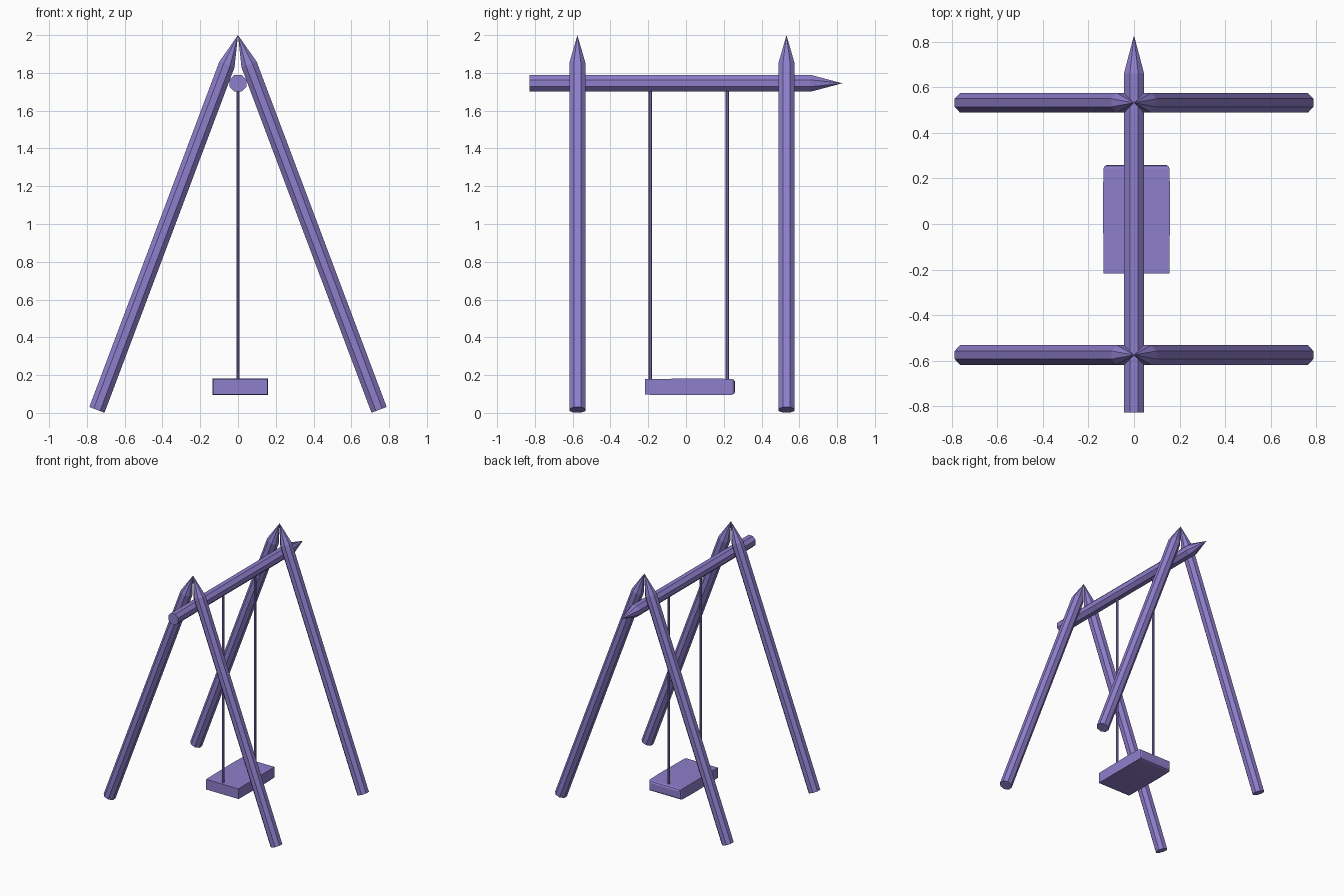
import bpy, bmesh, math
from mathutils import Vector

if "Cube" in bpy.data.objects:
    bpy.data.objects.remove(bpy.data.objects["Cube"])

paint = bpy.data.materials.new("purple_paint")
paint.diffuse_color = (0.27, 0.21, 0.6, 1)
paint.use_nodes = True
paint.node_tree.nodes["Principled BSDF"].inputs["Base Color"].default_value = paint.diffuse_color


def finish(name, bm):
    bmesh.ops.recalc_face_normals(bm, faces=bm.faces)
    mesh = bpy.data.meshes.new(name)
    bm.to_mesh(mesh)
    bm.free()
    mesh.materials.append(paint)
    obj = bpy.data.objects.new(name, mesh)
    bpy.context.collection.objects.link(obj)
    return obj


def loft(bm, rings):
    """Skin a list of vertex rings and cap both ends."""
    rings = [[bm.verts.new(p) for p in ring] for ring in rings]
    n = len(rings[0])
    for a, b in zip(rings, rings[1:]):
        for i in range(n):
            j = (i + 1) % n
            bm.faces.new((a[i], a[j], b[j], b[i]))
    bm.faces.new(rings[0])
    return rings


def pole(name, start, end, side, radius, point=0.0):
    """Octagonal pole with flats facing 'side'; optional sharpened tip."""
    start, end, u = Vector(start), Vector(end), Vector(side)
    axis = (end - start).normalized()
    v = axis.cross(u)

    def ring(c):
        angles = [math.radians(22.5 + 45 * i) for i in range(8)]
        return [c + radius * (u * math.cos(a) + v * math.sin(a)) for a in angles]

    bm = bmesh.new()
    last = loft(bm, [ring(start), ring(end - axis * point)])[-1]
    if point:
        tip = bm.verts.new(end)
        for i in range(8):
            bm.faces.new((last[i], last[(i + 1) % 8], tip))
    else:
        bm.faces.new(last)
    return finish(name, bm)


# Two A-frames of sharpened legs meeting at the top
for end_name, y in (("front", -0.575), ("back", 0.532)):
    for side_name, s in (("left", -1), ("right", 1)):
        pole(f"{end_name}_{side_name}_leg", (0.747 * s, y, 0.016), (0, y, 2),
             (0, 1, 0), 0.0465, 0.166)

# Sharpened cross beam
pole("cross_beam", (0, -0.828, 1.745), (0, 0.828, 1.745), (1, 0, 0), 0.048, 0.168)

# Ropes
for name, y in (("front_rope", -0.19), ("back_rope", 0.218)):
    pole(name, (0, y, 0.16), (0, y, 1.72), (1, 0, 0), 0.0095)

# Seat plank, rounded off at the back end: (y, inset) sections
bm = bmesh.new()
sections = []
for y, d in ((-0.217, 0.003), (-0.19, 0.002), (0.12, 0), (0.243, 0.002),
             (0.254, 0.007), (0.26, 0.018)):
    x0, x1, z0, z1 = -0.136 + d, 0.158 - d, 0.094 + d, 0.182 - d
    sections.append([(x0, y, z0), (x1, y, z0), (x1, y, z1), (x0, y, z1)])
bm.faces.new(loft(bm, sections)[-1])
finish("seat", bm)
